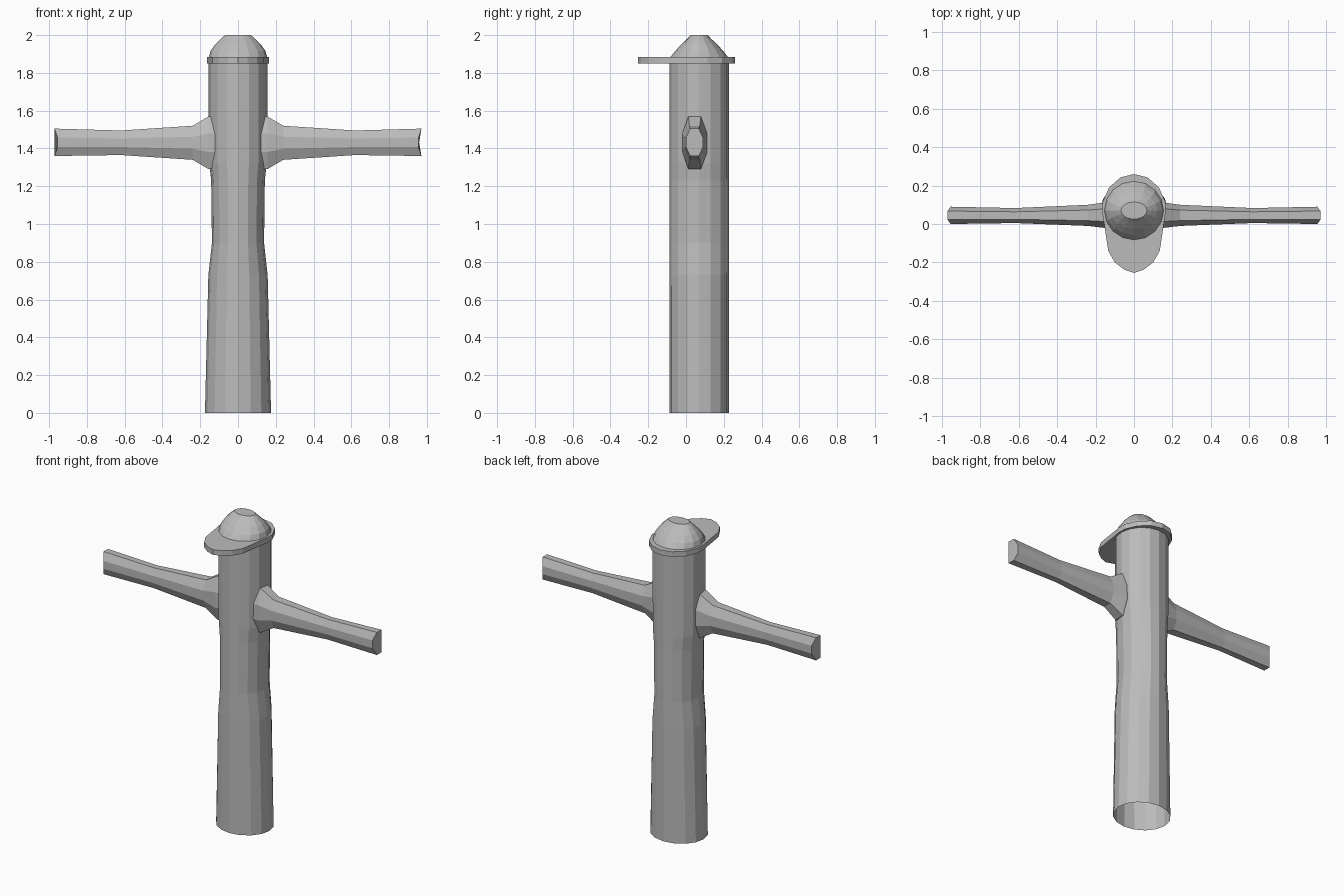
import bpy, bmesh, math

if "Cube" in bpy.data.objects:
    bpy.data.objects.remove(bpy.data.objects["Cube"])

grey = bpy.data.materials.new("plain grey")
grey.diffuse_color = (0.5, 0.5, 0.5, 1)
grey.use_nodes = True
grey.node_tree.nodes["Principled BSDF"].inputs["Base Color"].default_value = grey.diffuse_color
CY = 0.07  # body axis in y


def ellipse(rx, ry, z, n=16):
    return [(rx * math.sin(2 * math.pi * i / n),
             CY - ry * math.cos(2 * math.pi * i / n), z) for i in range(n)]


def loft(name, rings, cap_start=True, cap_end=True):
    """Skin a list of equal-length rings."""
    bm = bmesh.new()
    vs = [[bm.verts.new(p) for p in ring] for ring in rings]
    n = len(vs[0])
    for a, b in zip(vs, vs[1:]):
        for i in range(n):
            j = (i + 1) % n
            bm.faces.new((a[i], a[j], b[j], b[i]))
    if cap_start:
        bm.faces.new(vs[0][::-1])
    if cap_end:
        bm.faces.new(vs[-1])
    bmesh.ops.recalc_face_normals(bm, faces=bm.faces)
    me = bpy.data.meshes.new(name)
    bm.to_mesh(me)
    bm.free()
    me.materials.append(grey)
    ob = bpy.data.objects.new(name, me)
    bpy.context.collection.objects.link(ob)
    return ob


# Robe-like body: open tube, flaring only sideways
body = [(0, .175), (.73, .157), (.9, .138), (1.23, .142),
        (1.32, .152), (1.57, .155), (1.86, .155)]
loft("body", [ellipse(rx, .158, z) for z, rx in body], False, False)

# Cap dome with a flat oval top
dome = [(1.88, .155, .155), (1.915, .146, .128), (1.95, .122, .096),
        (1.98, .092, .064), (2.0, .068, .045)]
loft("cap_dome", [ellipse(rx, ry, z) for z, rx, ry in dome])

# Cap band and peak: one flat plate
half = [(0, .26), (.07, .243), (.13, .19), (.163, .115), (.165, .06),
        (.155, 0), (.145, -.07), (.134, -.14), (.10, -.20), (.05, -.238),
        (0, -.255)]
outline = half + [(-x, y) for x, y in half[-2:0:-1]]
loft("cap_brim", [[(x, y, z) for x, y in outline] for z in (1.85, 1.883)])

# Arms: octagonal sections (x, y low, y high, z low, z high)
sections = [(.11, -.02, .112, 1.29, 1.57), (.155, -.02, .112, 1.29, 1.57),
            (.24, -.01, .10, 1.34, 1.52), (.62, .005, .083, 1.365, 1.495),
            (.955, 0, .09, 1.36, 1.505)]


def arm_ring(side, x, y0, y1, z0, z1):
    yc, zc, hy, hz = (y0 + y1) / 2, (z0 + z1) / 2, (y1 - y0) / 2, (z1 - z0) / 2
    shape = [(.5, 1), (1, .35), (1, -.35), (.5, -1),
             (-.5, -1), (-1, -.35), (-1, .35), (-.5, 1)]
    tip = .016 if x > .9 else 0  # slightly dished hand end
    return [(side * (x + (tip if abs(v) == 1 else 0)), yc + u * hy, zc + v * hz)
            for u, v in shape]


for side, label in ((1, "right_arm"), (-1, "left_arm")):
    loft(label, [arm_ring(side, *s) for s in sections])
